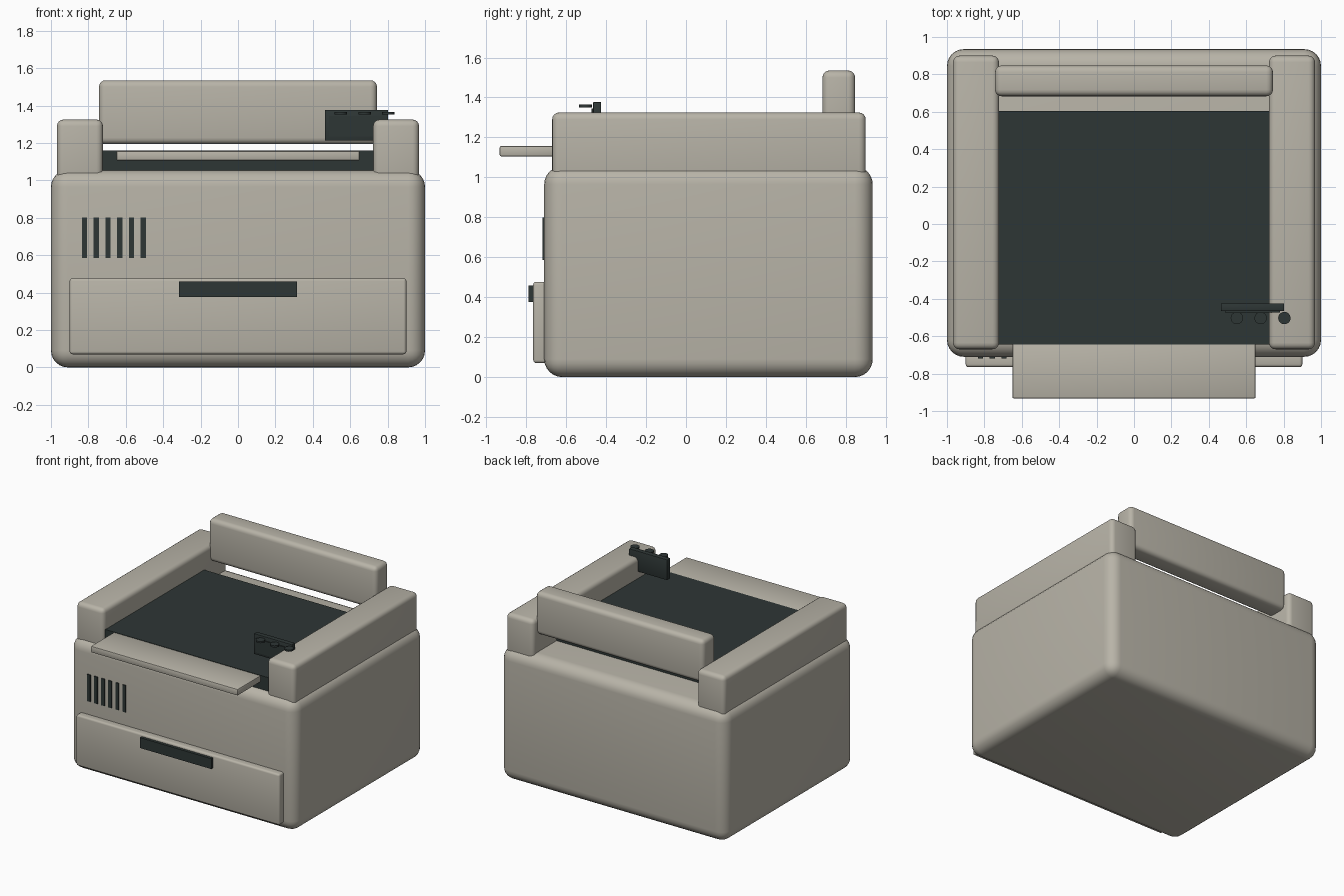
import bpy
import math

cube = bpy.data.objects.get("Cube")
if cube:
    bpy.data.objects.remove(cube, do_unlink=True)


def make_material(name, rgb):
    mat = bpy.data.materials.new(name)
    mat.use_nodes = True
    mat.diffuse_color = (*rgb, 1)
    mat.node_tree.nodes["Principled BSDF"].inputs["Base Color"].default_value = (*rgb, 1)
    return mat


beige = make_material("warm beige", (0.48, 0.455, 0.39))
dark = make_material("dark slate", (0.027, 0.037, 0.036))


def finish(obj, name, mat, bevel=0, segments=4):
    obj.name = name
    obj.data.materials.append(mat)
    if bevel:
        mod = obj.modifiers.new("rounded edges", "BEVEL")
        mod.width = bevel
        mod.segments = segments
        bpy.ops.object.modifier_apply(modifier=mod.name)
        bpy.ops.object.shade_smooth_by_angle(angle=math.radians(35))
    return obj


def box(name, x, y, z, mat, bevel=0, segments=4):
    """Box from (min, max) ranges along each axis."""
    ranges = (x, y, z)
    bpy.ops.mesh.primitive_cube_add(size=1, location=[(a + b) / 2 for a, b in ranges])
    obj = bpy.context.object
    obj.scale = [b - a for a, b in ranges]
    bpy.ops.object.transform_apply(location=False, rotation=False, scale=True)
    return finish(obj, name, mat, bevel, segments)


# Rounded main housing
box("body", (-1, 1), (-0.71, 0.935), (0, 1.055), beige, 0.09, 6)

# Side rails, mirrored
for side, s in (("left", 1), ("right", -1)):
    x = sorted((s * 0.722, s * 0.968))
    box(side + "_rail", x, (-0.67, 0.9), (0.98, 1.325), beige, 0.035)

# Bed, output tray and raised rear bar
box("bed", (-0.73, 0.73), (-0.645, 0.605), (1.03, 1.16), dark)
box("front_tray", (-0.65, 0.65), (-0.933, -0.635), (1.105, 1.157), beige, 0.008, 2)
box("rear_bar", (-0.743, 0.743), (0.683, 0.847), (1.193, 1.535), beige, 0.035)

# Drawer with recessed-style handle
box("drawer_front", (-0.9, 0.9), (-0.765, -0.69), (0.07, 0.477), beige, 0.015, 3)
box("drawer_handle", (-0.315, 0.315), (-0.788, -0.76), (0.375, 0.458), dark)

# Vent slats
for i in range(6):
    x = -0.82 + i * 0.0627
    box(f"vent_slat_{i + 1}", (x - 0.014, x + 0.014), (-0.718, -0.7), (0.585, 0.8), dark)

# Control panel with screen and round buttons
box("control_panel", (0.465, 0.802), (-0.465, -0.425), (1.213, 1.377), dark, 0.004, 2)
box("panel_screen", (0.487, 0.78), (-0.473, -0.46), (1.235, 1.345), dark)
for i in range(3):
    bpy.ops.mesh.primitive_cylinder_add(vertices=24, radius=0.033, depth=0.014,
                                        location=(0.55 + i * 0.127, -0.503, 1.358))
    finish(bpy.context.object, f"panel_button_{i + 1}", dark)
    bpy.ops.object.shade_smooth_by_angle(angle=math.radians(35))
